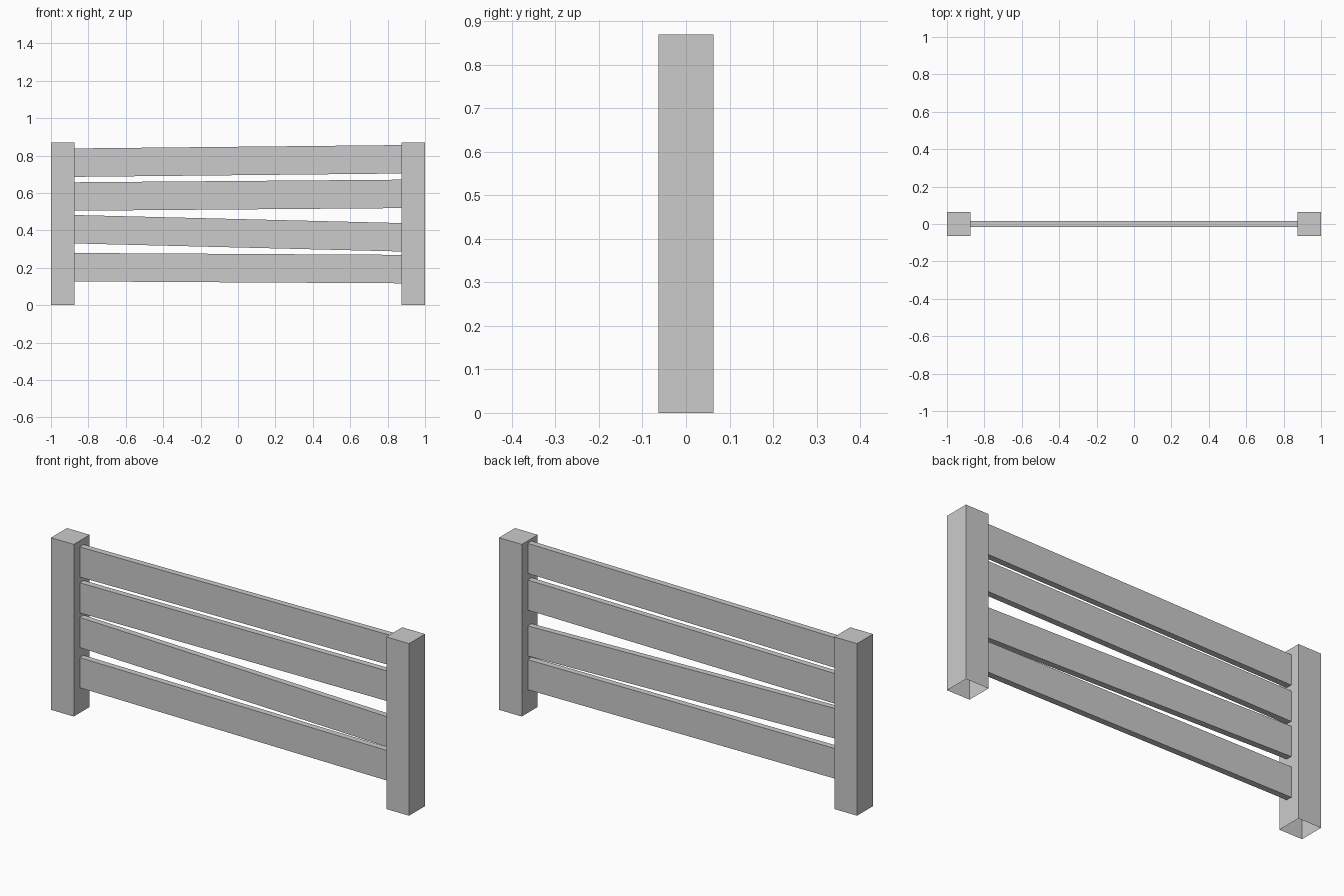
import bpy, bmesh

if "Cube" in bpy.data.objects:
    bpy.data.objects.remove(bpy.data.objects["Cube"])

POST_W, POST_H = 0.127, 0.869
INNER = 1 - POST_W            # x of the posts' inner faces
PLANK_H, PLANK_T = 0.152, 0.031


def make_box(name, size, centre, slope=0.0, open_dirs=()):
    """Box with optional z shear along x; faces pointing along open_dirs are left out."""
    bm = bmesh.new()
    bmesh.ops.create_cube(bm, size=1)
    bm.normal_update()
    gone = [f for f in bm.faces
            if any(sum(a * b for a, b in zip(f.normal, d)) > 0.9 for d in open_dirs)]
    bmesh.ops.delete(bm, geom=gone, context='FACES')
    for v in bm.verts:
        v.co = [c * s for c, s in zip(v.co, size)]
        v.co.z += slope * v.co.x
    mesh = bpy.data.meshes.new(name)
    bm.to_mesh(mesh)
    bm.free()
    obj = bpy.data.objects.new(name, mesh)
    obj.location = centre
    bpy.context.collection.objects.link(obj)
    return obj


# square end posts, open underneath
for side, sx in (("left", -1), ("right", 1)):
    make_box(side + "_post", (POST_W, POST_W, POST_H),
             (sx * (1 - POST_W / 2), 0, POST_H / 2), open_dirs=[(0, 0, -1)])

# slightly crooked planks: centre height at the left and right post
# (the ends butt against the posts, so they are left open)
heights = [(0.203, 0.193), (0.406, 0.363), (0.581, 0.595), (0.762, 0.780)]
for i, (zl, zr) in enumerate(heights, 1):
    make_box(f"plank_{i}", (2 * INNER, PLANK_T, PLANK_H), (0, 0, (zl + zr) / 2),
             slope=(zr - zl) / (2 * INNER), open_dirs=[(1, 0, 0), (-1, 0, 0)])
